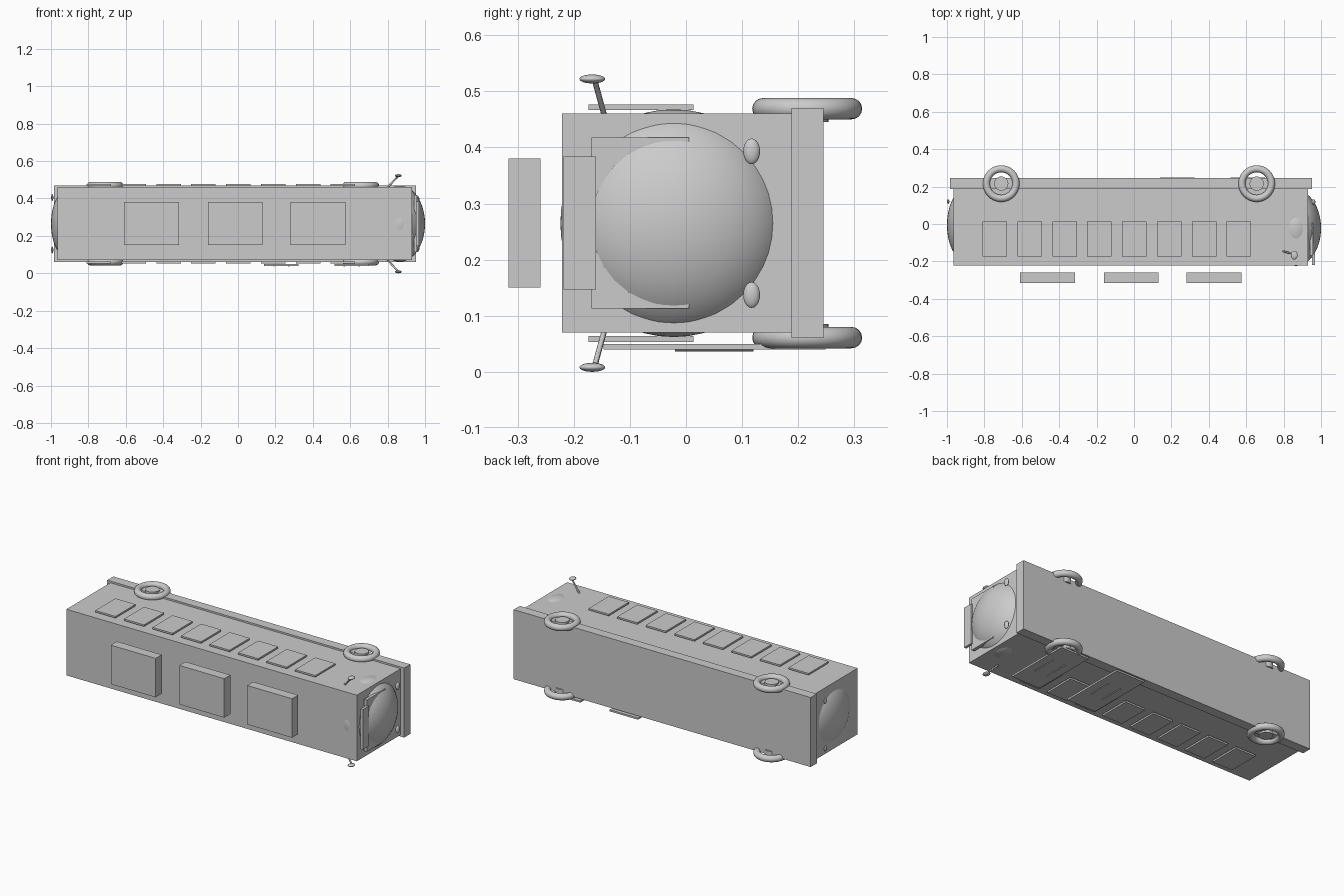
import bpy
from mathutils import Vector

if "Cube" in bpy.data.objects:
    bpy.data.objects.remove(bpy.data.objects["Cube"])

CZ = 0.265  # centre plane of the bus, which lies on its side


def box(name, x, y, z):
    bpy.ops.mesh.primitive_cube_add(size=1, location=[(a + b) / 2 for a, b in (x, y, z)])
    o = bpy.context.object
    o.name = name
    o.scale = [b - a for a, b in (x, y, z)]
    return o


def ball(name, loc, semi, seg=32):
    bpy.ops.mesh.primitive_uv_sphere_add(segments=seg, ring_count=seg // 2, radius=1, location=loc)
    o = bpy.context.object
    o.name = name
    o.scale = semi
    bpy.ops.object.shade_smooth()
    return o


def rod(name, a, b, r, seg=24):
    a, b = Vector(a), Vector(b)
    d = b - a
    bpy.ops.mesh.primitive_cylinder_add(vertices=seg, radius=r, depth=d.length, location=(a + b) / 2)
    o = bpy.context.object
    o.name = name
    o.rotation_euler = d.to_track_quat('Z', 'Y').to_euler()
    bpy.ops.object.shade_smooth_by_angle()
    return o


# body shell and lower skirt
box("body", (-0.965, 0.93), (-0.221, 0.24), (0.07, 0.46))
box("skirt", (-0.985, 0.953), (0.188, 0.245), (0.06, 0.47))

# rounded nose and tail
ball("nose", (0.865, -0.022, CZ), (0.135, 0.202, 0.203), 48)
ball("tail", (-0.90, -0.005, CZ), (0.10, 0.192, 0.19), 48)

# windscreen and destination board
box("windscreen", (0.940, 0.958), (-0.168, 0.005), (0.113, 0.418))
box("destination_board", (0.951, 0.967), (-0.218, -0.160), (0.147, 0.384))

# roof units
for x in (-0.4625, -0.015, 0.4275):
    box("roof_unit", (x - 0.1465, x + 0.1465), (-0.316, -0.259), (0.15, 0.38))

for s in (1, -1):
    # side windows
    for i in range(8):
        x = -0.809 + 0.1863 * i
        z = CZ + s * 0.2065
        box("window", (x, x + 0.131), (-0.174, 0.013), (z - 0.005, z + 0.005))
    # wheels with hubs
    for x in (-0.71, 0.656):
        bpy.ops.mesh.primitive_torus_add(major_segments=40, minor_segments=16,
                                         major_radius=0.079, minor_radius=0.019,
                                         location=(x, 0.216, CZ + s * 0.204))
        bpy.context.object.name = "tyre"
        bpy.ops.object.shade_smooth()
        rod("hub", (x, 0.216, CZ + s * 0.18), (x, 0.216, CZ + s * 0.215), 0.038)
    # lamps
    ball("headlamp", (0.960, 0.117, CZ + s * 0.128), (0.010, 0.015, 0.023), 20)
    ball("tail_lamp", (-0.993, 0.12, CZ + s * 0.14), (0.006, 0.012, 0.018), 20)
    # mirrors on arms
    rod("mirror_arm", (0.795, -0.145, CZ + s * 0.19), (0.855, -0.162, CZ + s * 0.252), 0.005, 12)
    ball("mirror", (0.857, -0.167, CZ + s * 0.257), (0.018, 0.023, 0.008), 20)

# doors and handles on the lower side
for x in (0.232, 0.608):
    box("door", (x - 0.0925, x + 0.0925), (-0.147, 0.249), (0.040, 0.050))
    for dx in (-0.04, 0.04):
        rod("door_handle", (x + dx, -0.02, 0.041), (x + dx, 0.12, 0.041), 0.005, 12)
